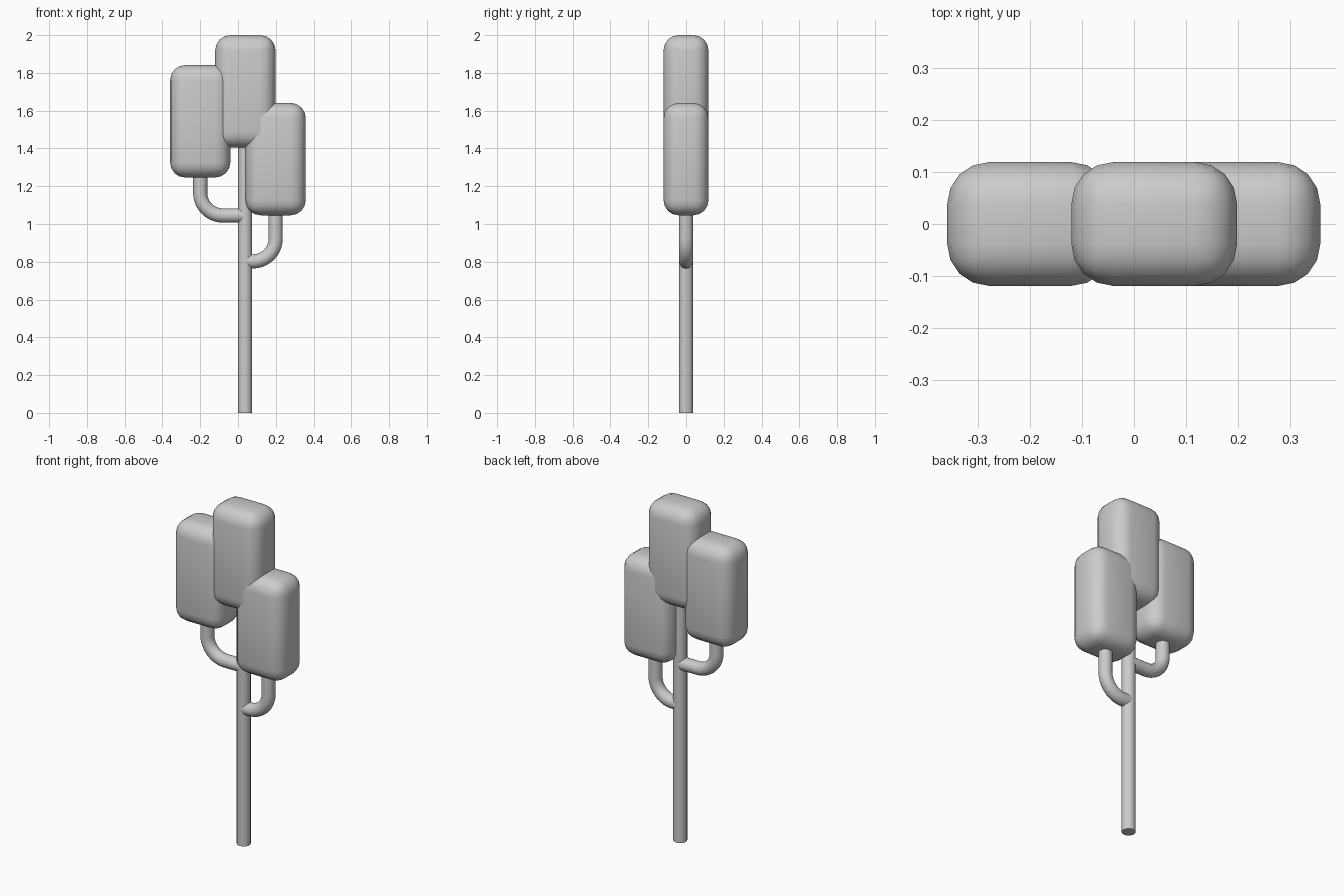
import bpy, bmesh, math
from mathutils import Vector

cube = bpy.data.objects.get("Cube")
if cube:
    bpy.data.objects.remove(cube, do_unlink=True)

grey = bpy.data.materials.new("plain_grey")
grey.use_nodes = True
colour = (0.6, 0.6, 0.6, 1)
grey.diffuse_color = colour
for node in grey.node_tree.nodes:
    if node.type == "BSDF_PRINCIPLED":
        node.inputs["Base Color"].default_value = colour

TUBE_R = 0.0375
TRUNK_X = 0.0375
BEND = 0.12
SIDES = 20


def finish(name, bm):
    bmesh.ops.recalc_face_normals(bm, faces=bm.faces)
    mesh = bpy.data.meshes.new(name)
    bm.to_mesh(mesh)
    bm.free()
    mesh.materials.append(grey)
    obj = bpy.data.objects.new(name, mesh)
    bpy.context.collection.objects.link(obj)
    bpy.ops.object.select_all(action="DESELECT")
    obj.select_set(True)
    bpy.context.view_layer.objects.active = obj
    bpy.ops.object.shade_smooth_by_angle(angle=math.radians(40))
    return obj


def tube(name, path):
    """Capped round tube swept along a path in the XZ plane."""
    bm = bmesh.new()
    rings = []
    for i, p in enumerate(path):
        tangent = (path[min(i + 1, len(path) - 1)] - path[max(i - 1, 0)]).normalized()
        across = Vector((tangent.z, 0, -tangent.x))
        ring = []
        for k in range(SIDES):
            a = math.tau * k / SIDES
            offset = across * math.cos(a) + Vector((0, 1, 0)) * math.sin(a)
            ring.append(bm.verts.new(p + offset * TUBE_R))
        rings.append(ring)
    for low, high in zip(rings, rings[1:]):
        for k in range(SIDES):
            n = (k + 1) % SIDES
            bm.faces.new((low[k], low[n], high[n], high[k]))
    bm.faces.new(rings[0])
    bm.faces.new(rings[-1])
    return finish(name, bm)


def branch(name, x, z, top):
    """Horizontal stub from the trunk, quarter bend, then straight up."""
    side = 1 if x > TRUNK_X else -1
    path = [Vector((TRUNK_X, 0, z))]
    for i in range(11):
        a = math.pi / 2 * i / 10
        path.append(Vector((x - side * BEND * (1 - math.sin(a)), 0,
                            z + BEND * (1 - math.cos(a)))))
    path.append(Vector((x, 0, top)))
    tube(name, path)


def foliage(name, x, top):
    """Rounded upright block."""
    size = Vector((0.319, 0.238, 0.595))
    bm = bmesh.new()
    bmesh.ops.create_cube(bm, size=1)
    for v in bm.verts:
        v.co = Vector((v.co.x * size.x + x, v.co.y * size.y,
                       v.co.z * size.z + top - size.z / 2))
    bmesh.ops.bevel(bm, geom=bm.edges[:], offset=0.08, segments=4,
                    profile=0.5, affect="EDGES")
    finish(name, bm)


# Trunk and two side branches
tube("trunk", [Vector((TRUNK_X, 0, 0)), Vector((TRUNK_X, 0, 1.6))])
branch("right_branch", -0.2, 1.045, 1.4)
branch("left_branch", 0.199, 0.802, 1.2)

# Foliage blocks
foliage("middle_foliage", 0.039, 2.0)
foliage("right_foliage", -0.2, 1.841)
foliage("left_foliage", 0.199, 1.641)
